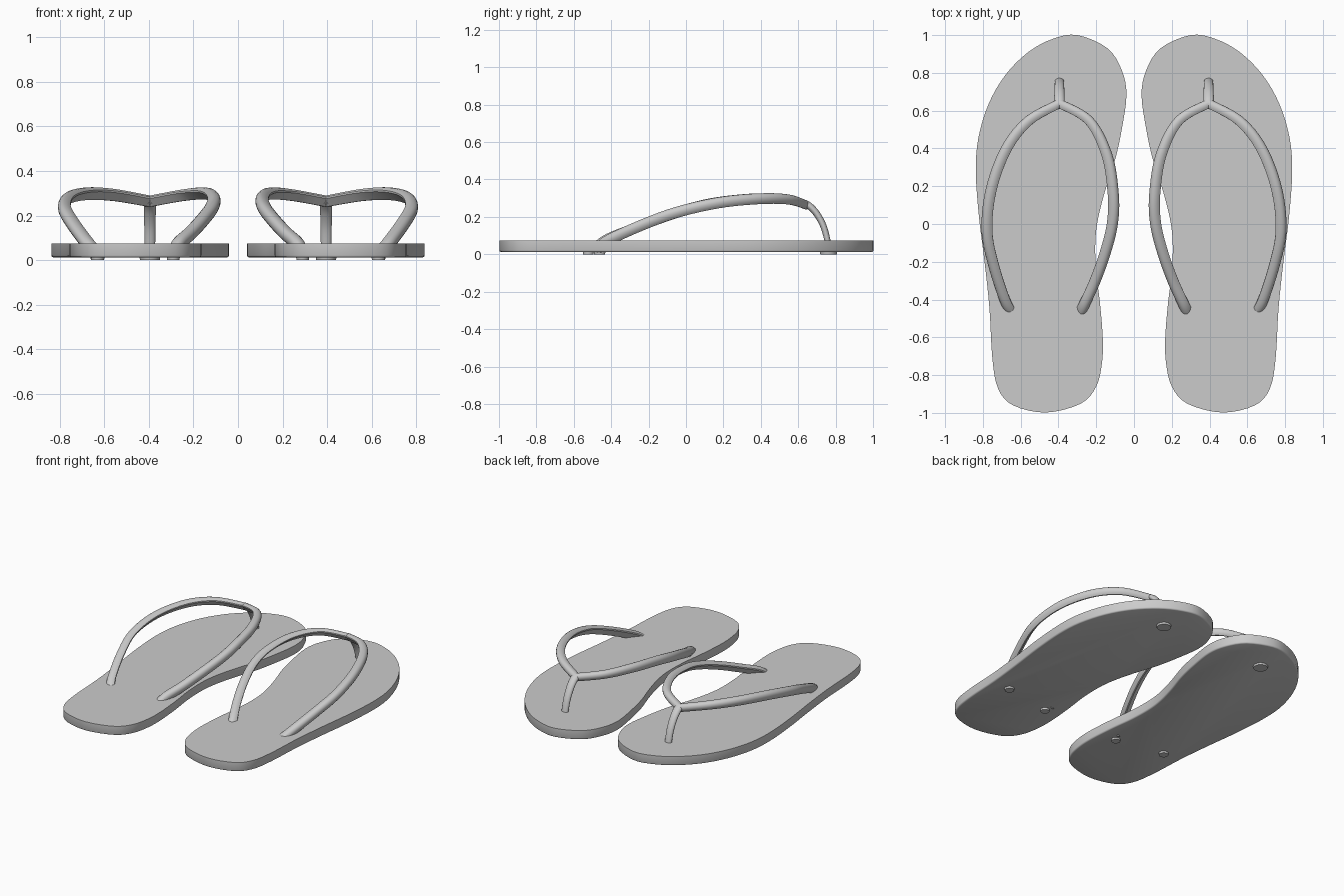
import bpy, bmesh, math
from mathutils import Vector

if "Cube" in bpy.data.objects:
    bpy.data.objects.remove(bpy.data.objects["Cube"])

FOOT = Vector((0.395, 0.1, -0.08))   # point the straps wrap around


def spline(points, steps, closed=False):
    """Catmull-Rom curve through the points."""
    p = [Vector(q) for q in points]
    n = len(p)
    get = (lambda i: p[i % n]) if closed else (lambda i: p[max(0, min(n - 1, i))])
    out = []
    for i in range(n if closed else n - 1):
        a, b, c, d = get(i - 1), get(i), get(i + 1), get(i + 2)
        for s in range(steps):
            t = s / steps
            out.append(0.5 * (2 * b + (c - a) * t + (2 * a - 5 * b + 4 * c - d) * t * t
                              + (3 * b - a - 3 * c + d) * t ** 3))
    if not closed:
        out.append(p[-1])
    return out


def finish(name, bm, angle=40):
    """Make the object, mirrored to give the left and right shoe."""
    bmesh.ops.recalc_face_normals(bm, faces=bm.faces[:])
    mesh = bpy.data.meshes.new(name)
    bm.to_mesh(mesh)
    bm.free()
    ob = bpy.data.objects.new(name, mesh)
    bpy.context.collection.objects.link(ob)
    mod = ob.modifiers.new("pair", 'MIRROR')
    mod.use_mirror_merge = False
    bpy.ops.object.select_all(action='DESELECT')
    ob.select_set(True)
    bpy.context.view_layer.objects.active = ob
    bpy.ops.object.shade_smooth_by_angle(angle=math.radians(angle))
    return ob


def sweep(name, path, section, outward, scale):
    """Sweep a (width, height) section along a path; height points outward."""
    bm = bmesh.new()
    rings = []
    last = len(path) - 1
    for i, p in enumerate(path):
        t = (path[min(i + 1, last)] - path[max(i - 1, 0)]).normalized()
        n = outward(p)
        n = (n - t * n.dot(t)).normalized()
        side = t.cross(n)
        k = scale(i / last)
        rings.append([bm.verts.new(p + side * u * k + n * v * k) for u, v in section])
    m = len(section)
    for a, b in zip(rings, rings[1:]):
        for j in range(m):
            bm.faces.new((a[j], a[(j + 1) % m], b[(j + 1) % m], b[j]))
    bm.faces.new(rings[0])
    bm.faces.new(rings[-1])
    return finish(name, bm)


# Sole: foot-shaped slab with a softened lower edge
outline = [(0.30, 1.0), (0.14, 0.93), (0.063, 0.81), (0.04, 0.68), (0.065, 0.50),
           (0.10, 0.34), (0.15, 0.185), (0.19, 0.03), (0.205, -0.10), (0.20, -0.26),
           (0.18, -0.42), (0.165, -0.61), (0.17, -0.74), (0.20, -0.86), (0.28, -0.95),
           (0.465, -0.998), (0.64, -0.96), (0.72, -0.87), (0.75, -0.71), (0.765, -0.45),
           (0.79, -0.21), (0.82, 0.03), (0.837, 0.265), (0.825, 0.45), (0.77, 0.635),
           (0.68, 0.79), (0.56, 0.91), (0.43, 0.98)]
bm = bmesh.new()
base = bm.faces.new([bm.verts.new((q.x, q.y, 0.012))
                     for q in spline([(x, y, 0) for x, y in outline], 4, True)])
top = bmesh.ops.extrude_face_region(bm, geom=[base])['geom']
bmesh.ops.translate(bm, vec=(0, 0, 0.063),
                    verts=[g for g in top if isinstance(g, bmesh.types.BMVert)])
bmesh.ops.recalc_face_normals(bm, faces=bm.faces[:])
low = [e for e in bm.edges if all(v.co.z < 0.02 for v in e.verts)]
bmesh.ops.bevel(bm, geom=low, offset=0.009, segments=2, profile=0.5, affect='EDGES')
finish("sole", bm, 50)

# Strap: one loop from outer heel over the toe joint to inner heel, flat inside
outer = [(0.64, -0.48, 0.03), (0.685, -0.41, 0.083), (0.75, -0.21, 0.172),
         (0.783, -0.03, 0.235), (0.76, 0.185, 0.282), (0.68, 0.40, 0.302),
         (0.56, 0.55, 0.297), (0.395, 0.642, 0.268)]
inner = [(0.395, 0.642, 0.268), (0.235, 0.55, 0.297), (0.14, 0.37, 0.302),
         (0.105, 0.16, 0.28), (0.11, 0.0, 0.243), (0.15, -0.16, 0.19),
         (0.205, -0.31, 0.13), (0.26, -0.43, 0.08), (0.285, -0.49, 0.03)]
dome = [(0.033 * math.cos(a), -0.017 + 0.042 * math.sin(a))
        for a in (math.pi * i / 10 for i in range(11))]
dome += [(-0.027, -0.023), (0.027, -0.023)]
sweep("strap", spline(outer, 8)[:-1] + spline(inner, 8), dome,
      lambda p: p - FOOT,
      lambda t: 0.95 - 0.15 * math.exp(-((t - 0.48) / 0.1) ** 2))

# Toe post: oval stem from the strap joint down into the sole
oval = [(0.028 * math.cos(a), 0.019 * math.sin(a))
        for a in (math.tau * i / 16 for i in range(16))]
post = [(0.395, 0.632, 0.272), (0.395, 0.662, 0.256), (0.395, 0.70, 0.215),
        (0.395, 0.735, 0.15), (0.395, 0.757, 0.07), (0.395, 0.76, 0.03)]
sweep("toe_post", spline(post, 6), oval, lambda p: Vector((0, 1, 0.5)),
      lambda t: 1.05 - 0.25 * t)

# Plugs under the sole that hold the strap ends
for name, x, y, r in (("toe_plug", 0.395, 0.762, 0.048),
                      ("outer_heel_plug", 0.63, -0.462, 0.032),
                      ("inner_heel_plug", 0.29, -0.522, 0.03)):
    bm = bmesh.new()
    bmesh.ops.create_cone(bm, cap_ends=True, segments=24, radius1=r * 0.92,
                          radius2=r, depth=0.02)
    bmesh.ops.translate(bm, vec=(x, y, 0.01), verts=bm.verts[:])
    finish(name, bm)
